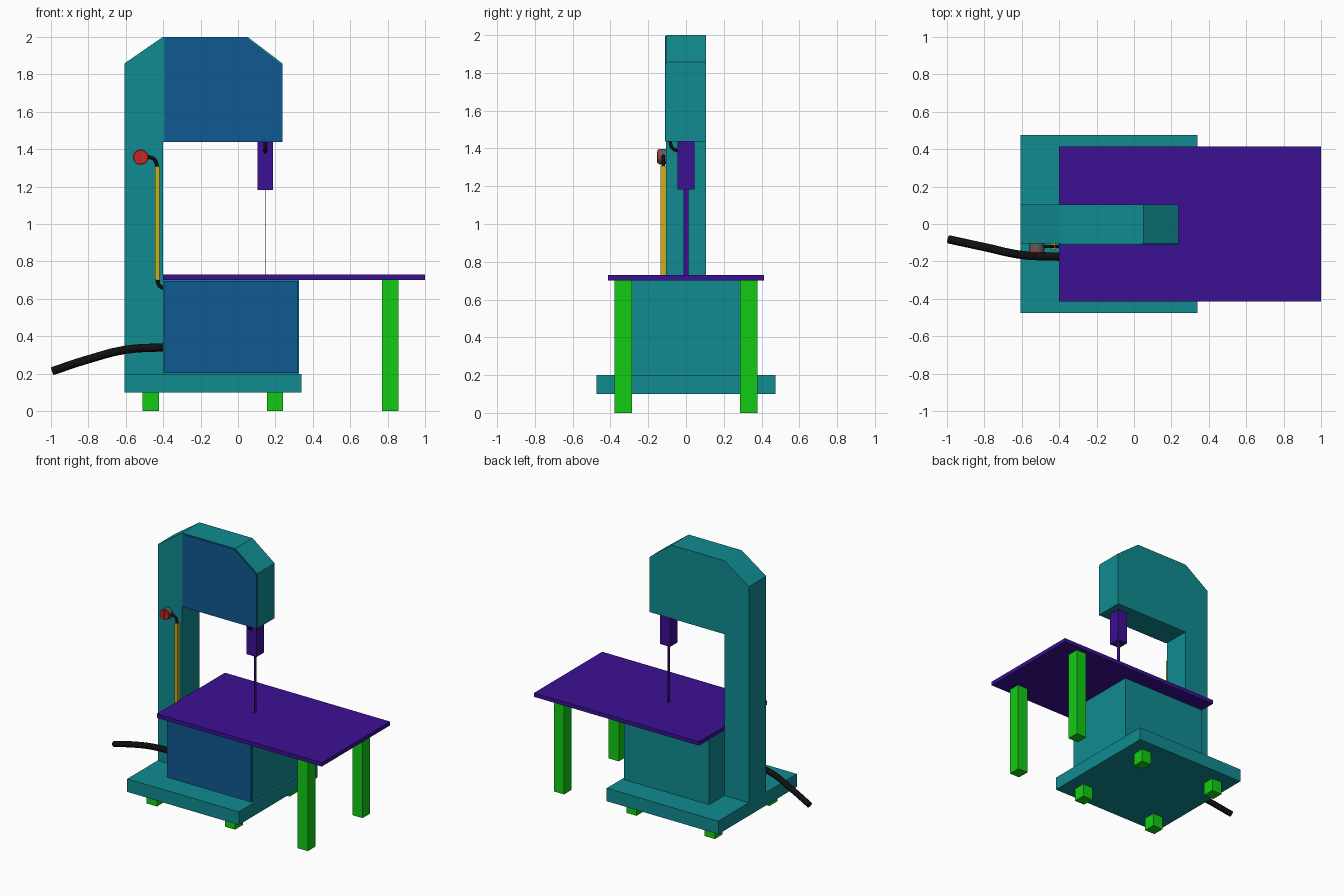
import bpy, bmesh, math
from mathutils import Vector

if "Cube" in bpy.data.objects:
    bpy.data.objects.remove(bpy.data.objects["Cube"])


def material(name, rgb):
    m = bpy.data.materials.new(name)
    m.diffuse_color = (*rgb, 1)
    m.use_nodes = True
    m.node_tree.nodes["Principled BSDF"].inputs["Base Color"].default_value = m.diffuse_color
    return m


TEAL = material("teal_paint", (0.005, 0.26, 0.28))
BLUE = material("blue_door", (0.005, 0.10, 0.29))
PURPLE = material("purple_metal", (0.045, 0.005, 0.29))
GREEN = material("green_leg", (0.006, 0.60, 0.007))
YELLOW = material("yellow_conduit", (0.62, 0.42, 0.012))
BLACK = material("black_rubber", (0.005, 0.005, 0.005))
RED = material("red_plastic", (0.72, 0.012, 0.009))
GREY = material("grey_housing", (0.11, 0.11, 0.11))


def prism(name, profile, y0, y1, mat):
    """Extrude an x-z outline from y0 to y1."""
    bm = bmesh.new()
    face = bm.faces.new([bm.verts.new((x, y0, z)) for x, z in profile])
    ext = bmesh.ops.extrude_face_region(bm, geom=[face])["geom"]
    bmesh.ops.translate(bm, vec=(0, y1 - y0, 0),
                        verts=[v for v in ext if isinstance(v, bmesh.types.BMVert)])
    bmesh.ops.recalc_face_normals(bm, faces=bm.faces)
    mesh = bpy.data.meshes.new(name)
    bm.to_mesh(mesh)
    bm.free()
    mesh.materials.append(mat)
    ob = bpy.data.objects.new(name, mesh)
    bpy.context.collection.objects.link(ob)
    return ob


def box(name, x, y, z, mat):
    return prism(name, [(x[0], z[0]), (x[1], z[0]), (x[1], z[1]), (x[0], z[1])], *y, mat)


def disc(name, centre, radius, y0, y1, mat):
    bpy.ops.mesh.primitive_cylinder_add(
        vertices=32, radius=radius, depth=y1 - y0,
        location=(centre[0], (y0 + y1) / 2, centre[1]), rotation=(math.pi / 2, 0, 0))
    ob = bpy.context.object
    ob.name = name
    ob.data.materials.append(mat)
    bpy.ops.object.shade_smooth_by_angle()
    return ob


def cable(name, points, radius):
    cu = bpy.data.curves.new(name, "CURVE")
    cu.dimensions = "3D"
    cu.bevel_depth, cu.bevel_resolution = radius, 4
    cu.use_fill_caps = True
    sp = cu.splines.new("BEZIER")
    sp.bezier_points.add(len(points) - 1)
    for bp, p in zip(sp.bezier_points, points):
        bp.co = Vector(p)
        bp.handle_left_type = bp.handle_right_type = "AUTO"
    cu.materials.append(BLACK)
    ob = bpy.data.objects.new(name, cu)
    bpy.context.collection.objects.link(ob)
    return ob


# Column and overhanging wheel housing
prism("frame", [(-0.607, 0.20), (-0.40, 0.20), (-0.40, 1.437), (0.238, 1.437),
                (0.238, 1.857), (0.05, 2.0), (-0.40, 2.0), (-0.607, 1.857)],
      -0.105, 0.105, TEAL)
prism("upper_door", [(-0.392, 1.437), (0.235, 1.437), (0.235, 1.85),
                     (0.045, 1.995), (-0.392, 1.995)], -0.112, -0.105, BLUE)

# Base plinth and lower cabinet
box("base", (-0.607, 0.34), (-0.475, 0.475), (0.10, 0.20), TEAL)
box("lower_cabinet", (-0.40, 0.325), (-0.29, 0.29), (0.20, 0.70), TEAL)
box("lower_door", (-0.392, 0.32), (-0.299, -0.29), (0.203, 0.695), BLUE)

# Table
box("table_top", (-0.40, 1.0), (-0.413, 0.413), (0.70, 0.73), PURPLE)

# Table legs and base feet on both sides
for side, s in (("front", -1), ("back", 1)):
    y = sorted((s * 0.285, s * 0.378))
    box(side + "_table_leg", (0.77, 0.857), y, (0, 0.70), GREEN)
    box(side + "_left_foot", (-0.51, -0.423), y, (0, 0.10), GREEN)
    box(side + "_right_foot", (0.155, 0.24), y, (0, 0.10), GREEN)

# Blade guide and blade
box("blade_guide", (0.103, 0.188), (-0.045, 0.045), (1.182, 1.437), PURPLE)
box("blade", (0.143, 0.148), (-0.013, 0.013), (0.73, 1.182), PURPLE)

# Emergency stop with ribbed face, and conduit on the column front
disc("stop_housing", (-0.52, 1.357), 0.041, -0.143, -0.105, GREY)
disc("stop_button", (-0.52, 1.357), 0.038, -0.152, -0.143, RED)
for i, dx in enumerate((-0.015, 0, 0.015)):
    box(f"button_rib_{i + 1}", (-0.522 + dx, -0.518 + dx), (-0.154, -0.152),
        (1.329, 1.385), GREY)
box("conduit", (-0.443, -0.418), (-0.136, -0.105), (0.70, 1.307), YELLOW)

# Cables
cable("power_cable", [(-0.39, -0.175, 0.342), (-0.60, -0.165, 0.328),
                      (-0.80, -0.123, 0.277), (-0.99, -0.082, 0.215)], 0.022)
cable("stop_cable", [(-0.485, -0.12, 1.36), (-0.447, -0.12, 1.345),
                     (-0.43, -0.12, 1.30)], 0.009)
cable("conduit_exit_cable", [(-0.43, -0.12, 0.71), (-0.423, -0.12, 0.675),
                             (-0.39, -0.12, 0.653)], 0.009)
cable("guide_cable", [(0.145, -0.085, 1.45), (0.145, -0.074, 1.405),
                      (0.145, -0.04, 1.385)], 0.009)
